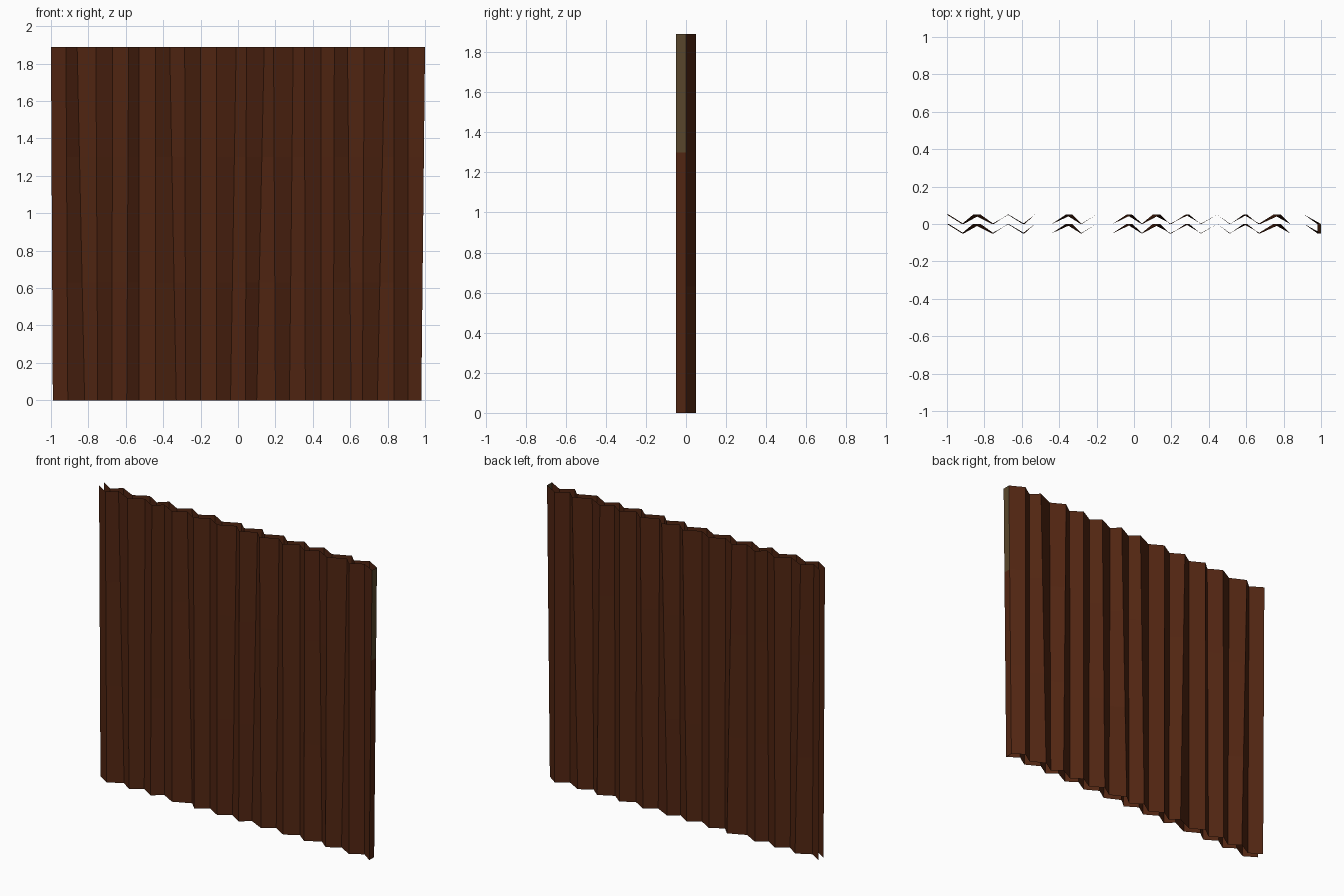
import bpy, bmesh

if "Cube" in bpy.data.objects:
    bpy.data.objects.remove(bpy.data.objects["Cube"])

def material(name, rgb):
    m = bpy.data.materials.new(name)
    m.diffuse_color = (*rgb, 1)
    m.use_nodes = True
    m.node_tree.nodes["Principled BSDF"].inputs["Base Color"].default_value = m.diffuse_color
    return m

rust = material("rust brown", (0.084, 0.019, 0.006))
olive = material("bare olive metal", (0.100, 0.062, 0.025))

# fold positions along the wall, alternating outer/inner folds (bottom and top)
bottom = [-.99, -.91, -.82, -.75, -.675, -.595, -.53, -.44, -.33, -.28, -.20, -.115, -.04,
          .04, .10, .20, .275, .36, .445, .51, .605, .665, .745, .835, .91, .98]
top = [-1, -.92, -.86, -.76, -.67, -.585, -.53, -.44, -.365, -.285, -.20, -.115, -.01,
       .045, .14, .19, .295, .355, .445, .515, .585, .675, .785, .835, .91, 1]
H, D = 1.89, 0.05
levels = [0, 0.63, 1.30, H]

def fold(i, z):
    return bottom[i] + (top[i] - bottom[i]) * z / H

def make(name, rows, mats):
    """Surface through a grid of points, rows[level][column]."""
    bm = bmesh.new()
    grid = [[bm.verts.new(p) for p in r] for r in rows]
    for a, b in zip(grid, grid[1:]):
        for k in range(len(a) - 1):
            bm.faces.new((a[k], a[k + 1], b[k + 1], b[k]))
    me = bpy.data.meshes.new(name)
    bm.to_mesh(me)
    bm.free()
    for m in mats:
        me.materials.append(m)
    ob = bpy.data.objects.new(name, me)
    bpy.context.collection.objects.link(ob)
    return ob

# two open corrugated sheets, the back one wound the other way to face outward
for name, y0, flip in (("front_sheet", 0, False), ("back_sheet", D, True)):
    rows = [[(fold(i, z), y0 - D * (i % 2), z) for i in range(len(top))] for z in levels]
    make(name, [r[::-1] for r in rows] if flip else rows, [rust])

# right end strip, with the top third bare metal
n = len(top) - 1
end = make("end_strip", [[(fold(n, z), -D, z), (fold(n, z), 0, z)] for z in levels], [rust, olive])
for f in end.data.polygons:
    f.material_index = int(f.center.z > 1.3)
